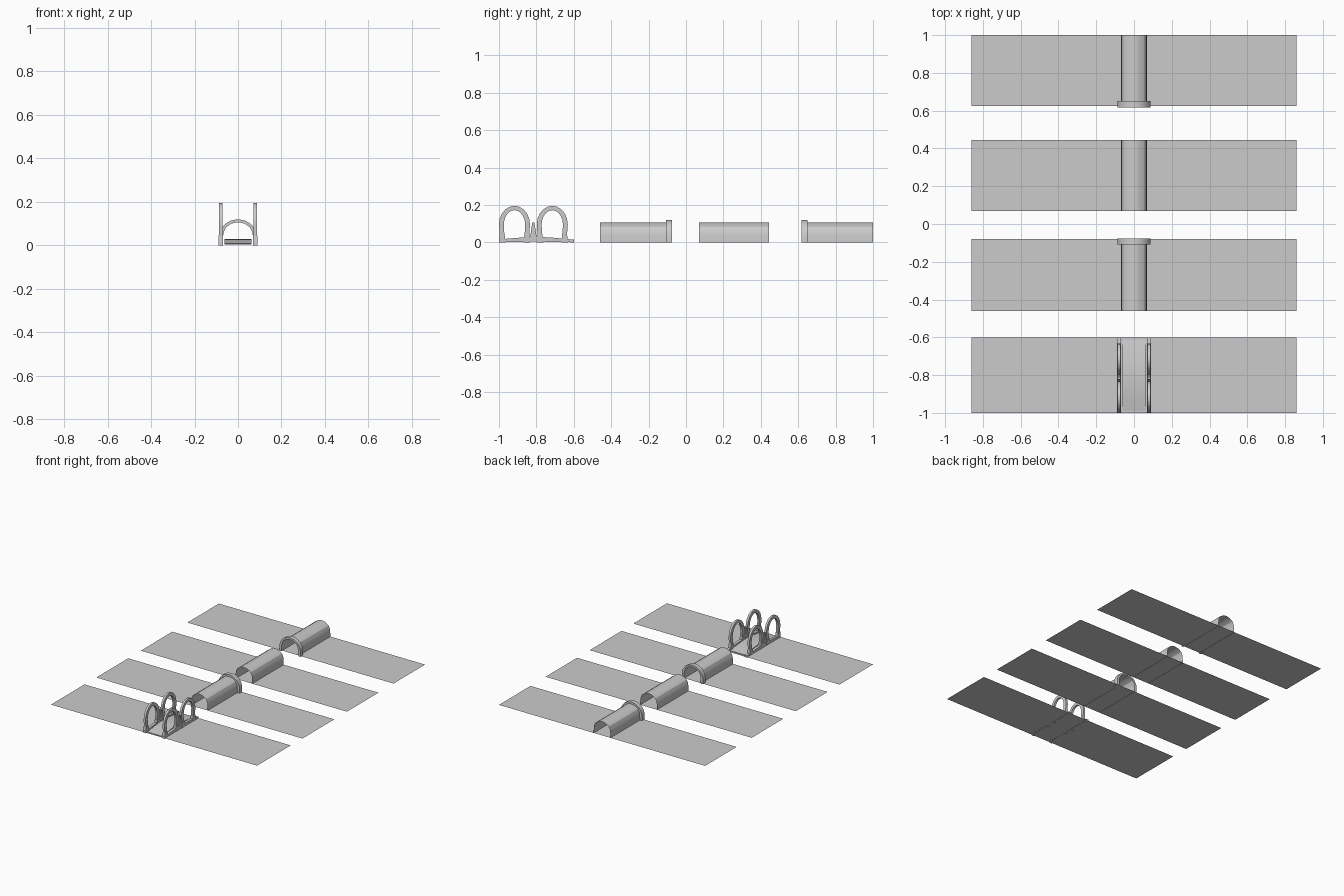
import bpy
import math

cube = bpy.data.objects.get("Cube")
if cube:
    bpy.data.objects.remove(cube, do_unlink=True)

grey = bpy.data.materials.new("plain grey")
grey.use_nodes = True
grey.diffuse_color = (0.6, 0.6, 0.6, 1)
grey.node_tree.nodes["Principled BSDF"].inputs["Base Color"].default_value = (0.6, 0.6, 0.6, 1)


def make(name, verts, faces, smooth=True):
    mesh = bpy.data.meshes.new(name)
    mesh.from_pydata(verts, [], faces)
    mesh.materials.append(grey)
    obj = bpy.data.objects.new(name, mesh)
    bpy.context.collection.objects.link(obj)
    bpy.ops.object.select_all(action='DESELECT')
    obj.select_set(True)
    bpy.context.view_layer.objects.active = obj
    bpy.ops.object.mode_set(mode='EDIT')
    bpy.ops.mesh.select_all(action='SELECT')
    bpy.ops.mesh.normals_make_consistent(inside=False)
    bpy.ops.object.mode_set(mode='OBJECT')
    if smooth:
        bpy.ops.object.shade_smooth_by_angle(angle=math.radians(30))
    return obj


def band(name, outer, inner, place, a, b):
    """Solid strip between two matching paths, extruded from a to b."""
    n = len(outer)
    verts = [place(p, q, t) for t in (a, b) for path in (outer, inner) for p, q in path]
    faces = []
    for i in range(n - 1):
        for lo, hi in ((0, n), (2 * n, 3 * n), (0, 2 * n), (n, 3 * n)):
            faces.append((lo + i, lo + i + 1, hi + i + 1, hi + i))
    for i in (0, n - 1):
        faces.append((i, n + i, 3 * n + i, 2 * n + i))
    return make(name, verts, faces)


def across(p, q, t):
    return (p, t, q)


def along(p, q, t):
    return (t, p, q)


def mirrored(half):
    return half + [(-x, z) for x, z in reversed(half[:-1])]


def ground(name, y0, y1, z):
    make(name, [(-0.86, y0, z), (0.86, y0, z), (0.86, y1, z), (-0.86, y1, z)],
         [(0, 1, 2, 3)], False)


# Tunnel cross-sections
vault = mirrored([(0.07, 0), (0.069, 0.04), (0.065, 0.062), (0.055, 0.083), (0.03, 0.1), (0, 0.106)])
collar = mirrored([(0.088, 0), (0.088, 0.045), (0.08, 0.07), (0.062, 0.096), (0.033, 0.114), (0, 0.12)])


def tunnel(name, y0, y1, collar_y=None):
    ground(name + "_ground", y0, y1, 0.002)
    n = len(vault)
    make(name + "_vault", [(x, y, z) for y in (y0, y1) for x, z in vault],
         [(i, i + 1, n + i + 1, n + i) for i in range(n - 1)])
    if collar_y is not None:
        band(name + "_portal", collar, vault, across, collar_y, collar_y + 0.032)


tunnel("back_tunnel", 0.625, 1.0, 0.618)
tunnel("middle_tunnel", 0.07, 0.445)
tunnel("front_tunnel", -0.46, -0.08, -0.108)

# Bridge ground and cambered deck
ground("bridge_ground", -1.0, -0.6, 0.004)
steps = 12
deck_top, deck_low = [], []
for i in range(steps + 1):
    t = i / steps
    rise = math.sin(math.pi * t)
    deck_top.append((-0.99 + 0.375 * t, 0.008 + 0.02 * rise))
    deck_low.append((-0.99 + 0.375 * t, 0.004 + 0.006 * rise))
band("bridge_deck", deck_top, deck_low, along, -0.062, 0.062)

# Arch outline, with straight legs under a pointed round head
angles = [math.pi * i / 10 for i in range(11)]


def arch_path(cy, half, top, spring):
    head = [(cy - half * math.cos(a), spring + (top - spring) * math.sin(a)) for a in angles]
    return [(cy - half * 0.92, 0.01)] + head + [(cy + half * 0.92, 0.01)]


for side, x in (("left", 0.079), ("right", -0.079)):
    for place, cy in (("front", -0.917), ("back", -0.715)):
        band(f"{side}_{place}_arch", arch_path(cy, 0.083, 0.195, 0.095),
             arch_path(cy, 0.057, 0.172, 0.095), along, x - 0.008, x + 0.008)
        # Thick feet under both legs
        for end, d in (("front", -0.066), ("back", 0.066)):
            y = cy + d
            band(f"{side}_{place}_arch_{end}_foot",
                 [(y - 0.018, 0), (y - 0.013, 0.045)], [(y + 0.018, 0), (y + 0.013, 0.045)],
                 along, x - 0.011, x + 0.011)
    # Short tapered post between the arches
    band(f"{side}_centre_post", [(-0.836, 0.01), (-0.822, 0.105)],
         [(-0.796, 0.01), (-0.81, 0.105)], along, x - 0.008, x + 0.008)
    # Side beam
    band(f"{side}_beam", [(-1, 0.016), (-0.9, 0.024), (-0.8, 0.03), (-0.7, 0.024), (-0.6, 0.014)],
         [(-1, 0), (-0.9, 0.002), (-0.8, 0.004), (-0.7, 0.002), (-0.6, 0)],
         along, x - 0.01, x + 0.01)
